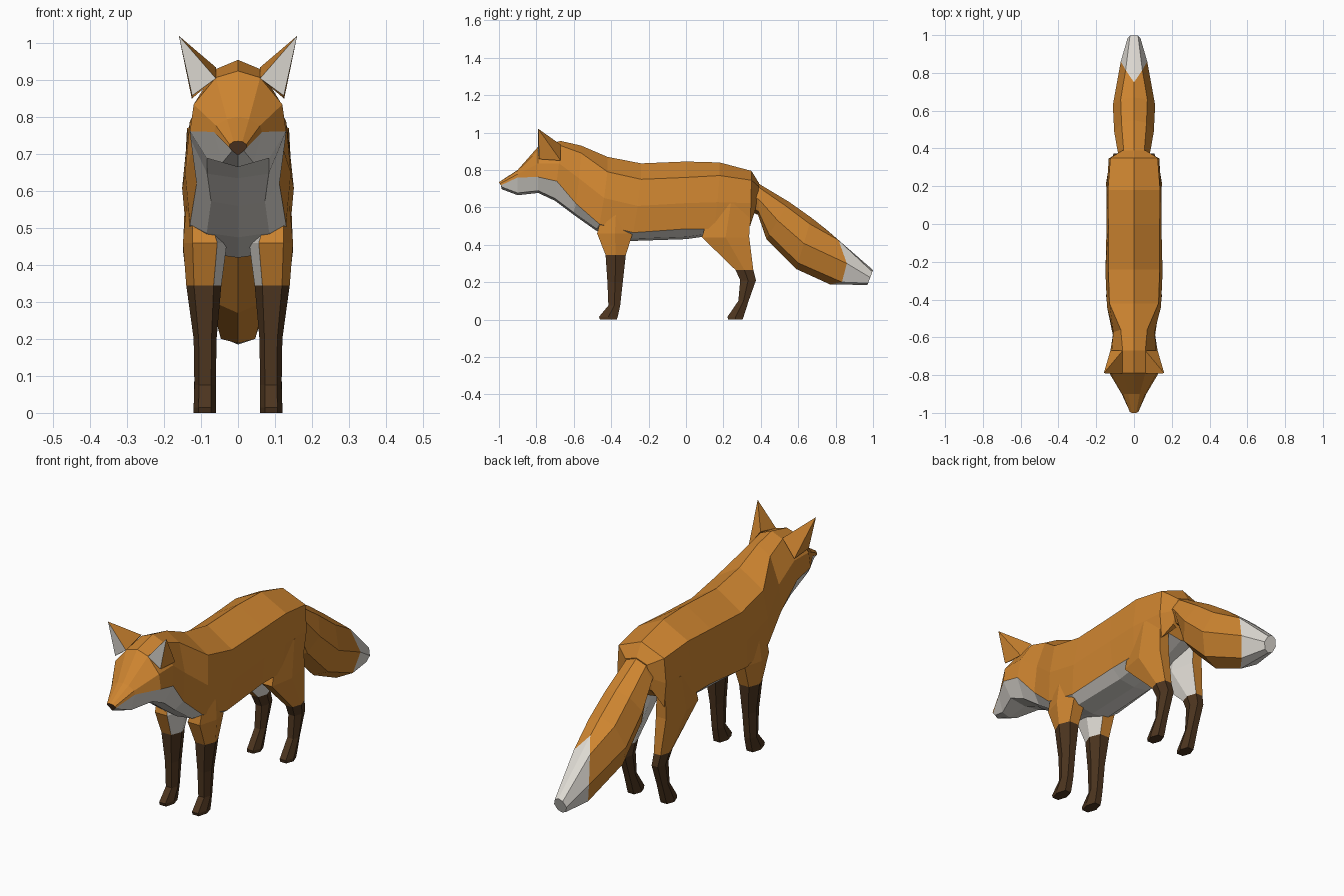
import bpy, bmesh

if "Cube" in bpy.data.objects:
    bpy.data.objects.remove(bpy.data.objects["Cube"])


def material(name, rgb):
    m = bpy.data.materials.new(name)
    m.diffuse_color = (*rgb, 1)
    m.use_nodes = True
    m.node_tree.nodes["Principled BSDF"].inputs["Base Color"].default_value = m.diffuse_color
    return m


MATS = [material("orange_fur", (0.62, 0.235, 0.03)),
        material("white_fur", (0.73, 0.70, 0.65)),
        material("dark_brown_fur", (0.075, 0.036, 0.014)),
        material("nose_brown", (0.12, 0.055, 0.025))]
ORANGE, WHITE, BROWN, NOSE = range(4)


def finish(name, bm):
    bmesh.ops.recalc_face_normals(bm, faces=bm.faces)
    me = bpy.data.meshes.new(name)
    bm.to_mesh(me)
    bm.free()
    for m in MATS:
        me.materials.append(m)
    ob = bpy.data.objects.new(name, me)
    bpy.context.collection.objects.link(ob)


def loft(name, rings, colour, caps):
    """Skin closed rings; colour(ring, side) gives the material of each face."""
    bm = bmesh.new()
    loops = [[bm.verts.new(p) for p in r] for r in rings]
    n = len(rings[0])
    for i in range(len(loops) - 1):
        for j in range(n):
            k = (j + 1) % n
            f = bm.faces.new((loops[i][j], loops[i][k], loops[i + 1][k], loops[i + 1][j]))
            f.material_index = colour(i, j)
    for loop, mat in zip((loops[0], loops[-1]), caps):
        bm.faces.new(loop).material_index = mat
    finish(name, bm)


def mirrored(half):
    """Half ring from top centre to bottom centre, completed on the other side."""
    return half + [(-x, y, z) for x, y, z in half[-2:0:-1]]


def body_ring(y, lean, top, edge_x, edge_z, low_x, low_z, keel):
    """Back ridge, back edge, flank, lower flank, underside edge, keel."""
    flank_x = 1.1 * (0.3 * edge_x + 0.7 * low_x)
    return mirrored([(0, y, top), (edge_x, y, edge_z),
                     (flank_x, y + 0.3 * lean, (edge_z + low_z) / 2),
                     (low_x, y + 0.7 * lean, low_z),
                     (0.65 * low_x, y + lean, keel + 0.012), (0, y + lean, keel)])


# Head, neck and trunk from nose to rump
body = [(-1.0, .015, .735, .012, .734, .024, .718, .697),
        (-.90, 0, .80, .03, .795, .065, .76, .665),
        (-.79, 0, .925, .06, .907, .13, .762, .677),
        (-.67, -.03, .955, .06, .93, .128, .74, .635),
        (-.56, -.04, .93, .07, .89, .112, .62, .56),
        (-.42, -.06, .87, .13, .79, .13, .51, .475),
        (-.24, -.06, .835, .136, .75, .138, .465, .42),
        (0, 0, .845, .136, .76, .13, .485, .43),
        (.18, -.04, .84, .138, .77, .13, .485, .45),
        (.35, -.01, .795, .125, .745, .12, .50, .53),
        (.39, -.03, .73, .06, .71, .07, .58, .56)]
loft("body", [body_ring(*r) for r in body],
     lambda i, j: WHITE if 3 <= j <= 6 and i < 9 else ORANGE, (NOSE, ORANGE))


def tail_ring(y_top, z_top, y_low, z_low, width, push):
    """Slanted ring; push slides its sides along the tail."""
    half = []
    for t, w in ((0, 0), (.12, .63), (.5, 1), (.88, .66), (1, 0)):
        half.append((width * w, y_top + (y_low - y_top) * t + push * w,
                     z_top + (z_low - z_top) * t - 0.35 * push * w))
    return mirrored(half)


# Bushy tail with a pale, pointed tip patch
tail = [(.34, .76, .34, .58, .075, 0), (.40, .72, .385, .56, .088, 0),
        (.55, .63, .43, .43, .105, 0), (.67, .545, .59, .27, .112, 0),
        (.75, .482, .77, .188, .07, .10), (1.0, .265, .97, .185, .034, 0)]
loft("tail", [tail_ring(*r) for r in tail],
     lambda i, j: WHITE if i == 4 else ORANGE, (ORANGE, WHITE))

# Leg rings: height, front y, back y, inner x, outer x
front_leg = [(.56, -.45, -.30, .07, .14), (.46, -.475, -.285, .03, .149),
             (.345, -.43, -.322, .045, .14), (.20, -.42, -.338, .058, .12),
             (.075, -.415, -.352, .06, .118), (.015, -.465, -.365, .06, .12),
             (0, -.46, -.37, .06, .12)]
hind_leg = [(.62, .14, .34, .06, .142), (.44, .085, .338, .05, .149),
            (.265, .265, .36, .06, .128), (.21, .29, .374, .06, .12),
            (.10, .28, .335, .062, .118), (.015, .222, .308, .06, .12),
            (0, .225, .302, .06, .12)]


def leg_ring(side, z, yf, yb, xi, xo):
    w, ym = (xo - xi) * .22, (yf + yb) / 2
    return [(side * x, y, z) for x, y in
            ((xi + w, yf), (xo - w, yf), (xo, ym), (xo - w, yb), (xi + w, yb), (xi, ym))]


def leg_colour(i, j):
    """Dark stockings, pale inner thigh, orange outside."""
    if i >= 2:
        return BROWN
    return WHITE if j >= 4 else ORANGE


for label, side in (("right", 1), ("left", -1)):
    for name, rings in (("front_leg", front_leg), ("hind_leg", hind_leg)):
        loft(f"{name}_{label}", [leg_ring(side, *r) for r in rings], leg_colour, (ORANGE, BROWN))

    # Pointed ear: pale front face, orange back
    bm = bmesh.new()
    tip, inner, outer, back_out, back_in = [bm.verts.new((side * x, y, z)) for x, y, z in (
        (.16, -.79, 1.02), (.06, -.792, .905), (.124, -.785, .858),
        (.125, -.67, .85), (.06, -.67, .935))]
    for verts, mat in (((tip, inner, outer), WHITE), ((tip, outer, back_out), ORANGE),
                       ((tip, back_out, back_in), ORANGE), ((tip, back_in, inner), ORANGE),
                       ((inner, outer, back_out, back_in), ORANGE)):
        bm.faces.new(verts).material_index = mat
    finish(f"ear_{label}", bm)
